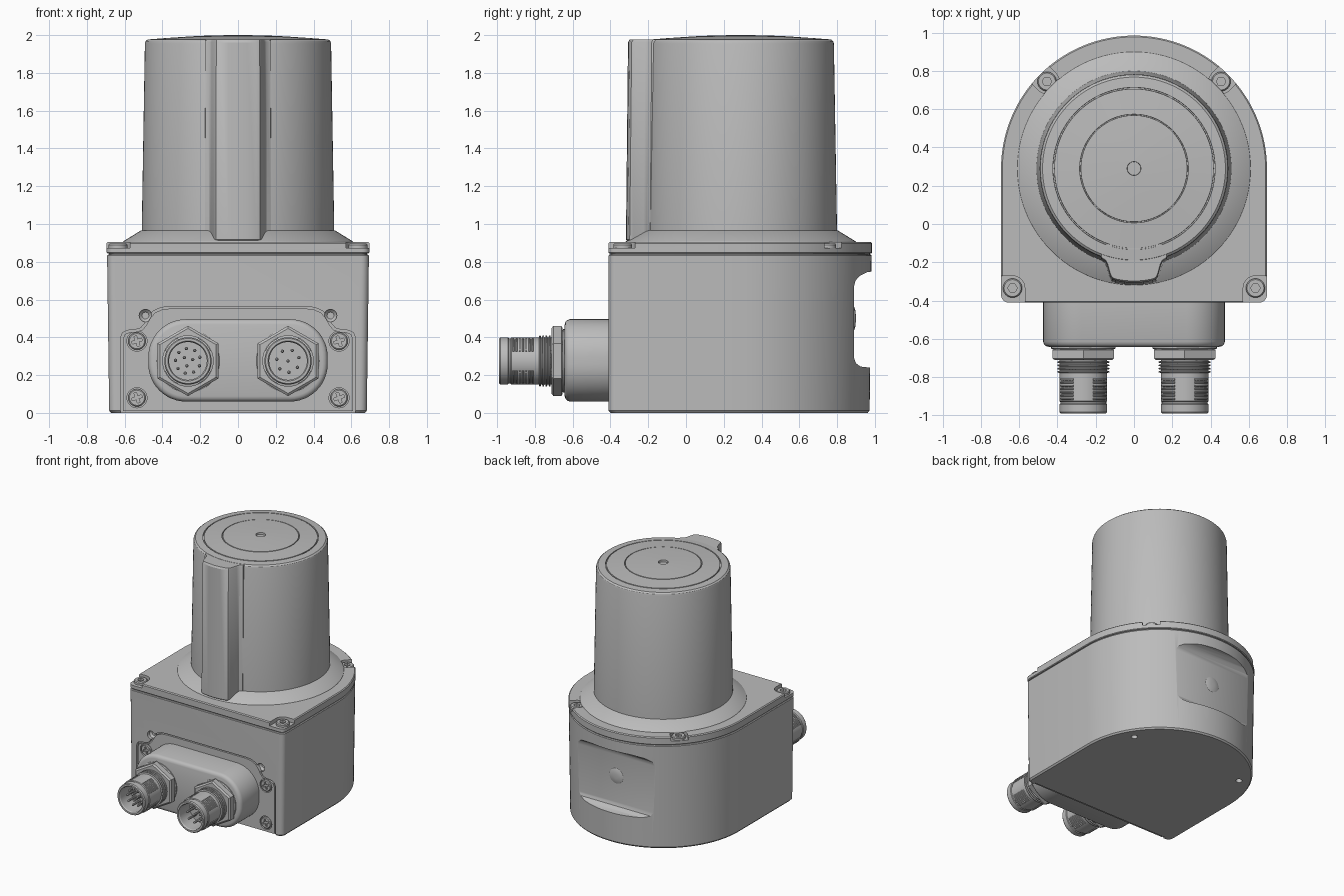
import bpy, bmesh
from math import sin, cos, pi, radians, atan2
from mathutils import Matrix, Vector

if "Cube" in bpy.data.objects:
    bpy.data.objects.remove(bpy.data.objects["Cube"])

grey = bpy.data.materials.new("grey metal")
grey.use_nodes = True
colour = (0.5, 0.5, 0.5, 1)
grey.diffuse_color = colour
grey.node_tree.nodes["Principled BSDF"].inputs["Base Color"].default_value = colour

AXIS_Y = 0.29                       # centre of the tower and the rounded back
FORWARD = Matrix.Rotation(pi / 2, 4, 'X')    # local z points to -y, local y to z
BACKWARD = Matrix.Rotation(-pi / 2, 4, 'X')
parts = []


def loft(name, loops, at=(0, 0, 0), turn=Matrix(), closed=False):
    """Skin rings of equal length; cap the ends, or join last ring to first."""
    bm = bmesh.new()
    rings = [[bm.verts.new(p) for p in loop] for loop in loops]
    n = len(rings[0])
    pairs = list(zip(rings, rings[1:]))
    if closed:
        pairs.append((rings[-1], rings[0]))
    else:
        bm.faces.new(rings[0])
        bm.faces.new(rings[-1])
    for a, b in pairs:
        for i in range(n):
            j = (i + 1) % n
            bm.faces.new((a[i], a[j], b[j], b[i]))
    bmesh.ops.recalc_face_normals(bm, faces=bm.faces)
    bm.transform(Matrix.Translation(at) @ turn)
    mesh = bpy.data.meshes.new(name)
    bm.to_mesh(mesh)
    bm.free()
    mesh.materials.append(grey)
    obj = bpy.data.objects.new(name, mesh)
    bpy.context.collection.objects.link(obj)
    parts.append(obj)
    return obj


def lathe(name, profile, at=(0, 0, 0), turn=Matrix(), sides=32, phase=0.0):
    angles = [phase + 2 * pi * i / sides for i in range(sides)]
    return loft(name, [[(r * cos(a), r * sin(a), h) for a in angles]
                       for r, h in profile], at, turn)


def prism(name, outline, low, high, at=(0, 0, 0), turn=Matrix()):
    return loft(name, [[(x, y, h) for x, y in outline] for h in (low, high)], at, turn)


def cut(target, cutter):
    mod = target.modifiers.new("cut", 'BOOLEAN')
    mod.operation, mod.solver, mod.object = 'DIFFERENCE', 'EXACT', cutter
    with bpy.context.temp_override(object=target, active_object=target):
        bpy.ops.object.modifier_apply(modifier=mod.name)
    parts.remove(cutter)
    bpy.data.objects.remove(cutter)


def rounded_rect(w, h, r, steps=12):
    pts = []
    for k, (sx, sy) in enumerate(((1, 1), (-1, 1), (-1, -1), (1, -1))):
        for i in range(steps + 1):
            a = (k + i / steps) * pi / 2
            pts.append((sx * (w - r) + r * cos(a), sy * (h - r) + r * sin(a)))
    return pts


def d_shape(r, front, z, corner=0.04):
    """Footprint with a round back and a square, softened front."""
    pts = [(r * cos(pi * i / 64), AXIS_Y + r * sin(pi * i / 64), z) for i in range(65)]
    for side, start in ((-1, pi), (1, 1.5 * pi)):
        for i in range(7):
            a = start + i * pi / 12
            pts.append((side * (r - corner) + corner * cos(a),
                        front + corner + corner * sin(a), z))
    return pts


# Lower housing with a chamfered foot
body = loft("housing", [d_shape(0.672, -0.4, 0), d_shape(0.682, -0.41, 0.012),
                        d_shape(0.693, -0.41, 0.832), d_shape(0.688, -0.406, 0.838)])

# Flat label pocket in the round back, with a shallow dome
pocket = [(0.89, 0.29), (0.9, 0.262), (0.925, 0.245), (1.1, 0.225), (1.1, 0.765),
          (0.96, 0.745), (0.92, 0.725), (0.897, 0.7), (0.89, 0.67)]
cut(body, loft("pocket_cutter", [[(x, y, z) for y, z in pocket] for x in (-0.36, 0.36)]))
lathe("pocket_dome", [(0.065, -0.005), (0.06, 0.001), (0.045, 0.006), (0.02, 0.009)],
      (0, 0.89, 0.5), BACKWARD)

# Connector plate let into the front
half = [(0.61, 0.01), (0.61, 0.39), (0.6, 0.415), (0.575, 0.427), (0.535, 0.43),
        (0.505, 0.44), (0.485, 0.465), (0.465, 0.5), (0.44, 0.53), (0.4, 0.548), (0.35, 0.553)]
outline = half + [(-x, z) for x, z in reversed(half)]
groove = [(x * 1.018, z + 0.01 if z > 0.1 else -0.05) for x, z in outline]
cut(body, prism("plate_cutter", groove, 0.385, 0.45, turn=FORWARD))
plate = prism("connector_plate", outline, 0.375, 0.408, turn=FORWARD)

for s in (-1, 1):
    cut(body, lathe("hole_cutter", [(0.018, 0.37), (0.033, 0.385), (0.033, 0.45)],
                    (s * 0.49, 0, 0.515), FORWARD))
    cut(body, lathe("foot_hole_cutter", [(0.024, -0.05), (0.024, 0.03)], (s * 0.5, 0.6, 0)))
    # Cross-head plate screws
    for z in (0.08, 0.38):
        spot = (s * 0.535, 0, z)
        cut(plate, lathe("seat_cutter", [(0.053, 0.395), (0.053, 0.45)], spot, FORWARD))
        screw = lathe("plate_screw", [(0.046, 0.39), (0.046, 0.406), (0.04, 0.411)],
                      spot, FORWARD)
        for w, h in ((0.028, 0.007), (0.007, 0.028)):
            slot = [(w, h), (-w, h), (-w, -h), (w, -h)]
            tilt = FORWARD @ Matrix.Rotation(radians(20), 4, 'Z')
            cut(screw, prism("slot_cutter", slot, 0.4, 0.43, spot, tilt))

# Gasket and lid
loft("gasket", [d_shape(0.683, -0.4, 0.825), d_shape(0.683, -0.4, 0.855)])
lid = loft("lid", [d_shape(0.69, -0.406, 0.843), d_shape(0.695, -0.411, 0.848),
                   d_shape(0.695, -0.411, 0.898), d_shape(0.688, -0.404, 0.905)])
lathe("lid_cone", [(0.612, 0.9), (0.608, 0.908), (0.515, 0.965), (0.5, 0.968)],
      (0, AXIS_Y, 0), sides=96)


def screw_seat(x, y, inward, spread):
    """Round pocket that opens towards the outer edge."""
    pts = []
    for i in range(13):
        a = inward + spread * (i / 6 - 1)
        pts.append(Vector((cos(a), sin(a))) * 0.064)
    first = pts[0] + Vector((sin(inward - spread), -cos(inward - spread))) * 0.15
    last = pts[-1] + Vector((-sin(inward + spread), cos(inward + spread))) * 0.15
    corner = Vector((cos(inward), sin(inward))) * -0.22
    return prism("seat_cutter", pts + [last, corner, first], 0.874, 1.0, (x, y, 0))


for s in (-1, 1):
    for y, x, spread in ((-0.335, 0.635, pi / 4), (0.745, 0.455, pi / 2)):
        x *= s
        inward = atan2(1, -s) if y < 0 else atan2(AXIS_Y - y, -x)
        cut(lid, screw_seat(x, y, inward, spread))
        head = lathe("lid_screw", [(0.05, 0.865), (0.05, 0.89), (0.044, 0.897)], (x, y, 0))
        cut(head, lathe("hex_cutter", [(0.025, 0.878), (0.025, 0.95)], (x, y, 0), sides=6))

# Tower with grooved, slightly domed top
lathe("tower", [(0.51, 0.94), (0.493, 1.955), (0.489, 1.968), (0.478, 1.977),
                (0.424, 1.981), (0.423, 1.97), (0.417, 1.97), (0.416, 1.982),
                (0.284, 1.991), (0.283, 1.982), (0.279, 1.982), (0.278, 1.992),
                (0.15, 1.998), (0.036, 2.0), (0.035, 1.985)], (0, AXIS_Y, 0), sides=128)

# Rib down the tower's front
rib = [(0.18, -0.12), (0.175, -0.19), (0.152, -0.205), (0.142, -0.225), (0.127, -0.28),
       (0.117, -0.298), (0.097, -0.307), (0.05, -0.315), (0, -0.318)]
rib += [(-x, y) for x, y in reversed(rib[:-1])]
loft("tower_rib", [[(x * k, AXIS_Y + (y - AXIS_Y) * k, z) for x, y in rib]
                   for z, k in ((0.905, 0.98), (0.918, 1.0), (1.962, 0.982), (1.976, 0.968))])

# Connector block on the plate
loft("connector_block", [[(x, y, h) for x, y in rounded_rect(0.475 - i, 0.218 - i, 0.2 - i)]
                         for h, i in ((0.39, 0), (0.615, 0), (0.629, 0.005),
                                      (0.638, 0.014), (0.642, 0.028))], (0, 0, 0.278), FORWARD)


def thread(name, r, depth, middle, width, at):
    """One raised thread ridge over part or all of the circumference."""
    full = width >= 2 * pi
    n = 40 if full else 8
    loops = []
    for i in range(n if full else n + 1):
        a = middle + width * (i / n - 0.5)
        loops.append([((r + dr) * cos(a), (r + dr) * sin(a), depth + dh)
                      for dr, dh in ((-0.015, -0.007), (0, -0.003), (0, 0.003), (-0.015, 0.007))])
    loft(name, loops, at, FORWARD, closed=full)


# Two round plugs with nut, threads, hollow tip and pins
for s, rings in ((-1, ((9, 0.066), (3, 0.026))), (1, ((7, 0.06), (1, 0.0)))):
    at = (s * 0.265, 0, 0.275)
    lathe("plug_flange", [(0.168, 0.63), (0.168, 0.65), (0.16, 0.656)], at, FORWARD, 48)
    lathe("plug_nut", [(0.175, 0.654), (0.186, 0.66), (0.186, 0.702), (0.172, 0.712)],
          at, FORWARD, 6, pi / 2)
    lathe("plug_shell", [(0.125, 0.7), (0.125, 0.925), (0.12, 0.93), (0.12, 0.938),
                         (0.125, 0.943), (0.125, 0.982), (0.119, 0.99), (0.106, 0.99),
                         (0.1, 0.98), (0.1, 0.85)], at, FORWARD, 48)
    for i in range(4):
        thread("plug_thread", 0.136, 0.722 + 0.017 * i, 0, 2 * pi, at)
    for i in range(7):
        for q in range(4):
            thread("plug_grip", 0.132, 0.812 + 0.017 * i, pi / 4 + q * pi / 2, radians(42), at)
    for count, radius in rings:
        for i in range(count):
            a = 2 * pi * i / count + 0.3
            lathe("pin", [(0.009, 0.84), (0.009, 0.945), (0.004, 0.952)],
                  (at[0] + radius * cos(a), 0, at[2] + radius * sin(a)), FORWARD, 10)

# Smooth curved faces, keep edges crisp
bpy.ops.object.select_all(action='DESELECT')
for obj in parts:
    obj.select_set(True)
bpy.context.view_layer.objects.active = body
bpy.ops.object.shade_smooth_by_angle(angle=radians(30))
